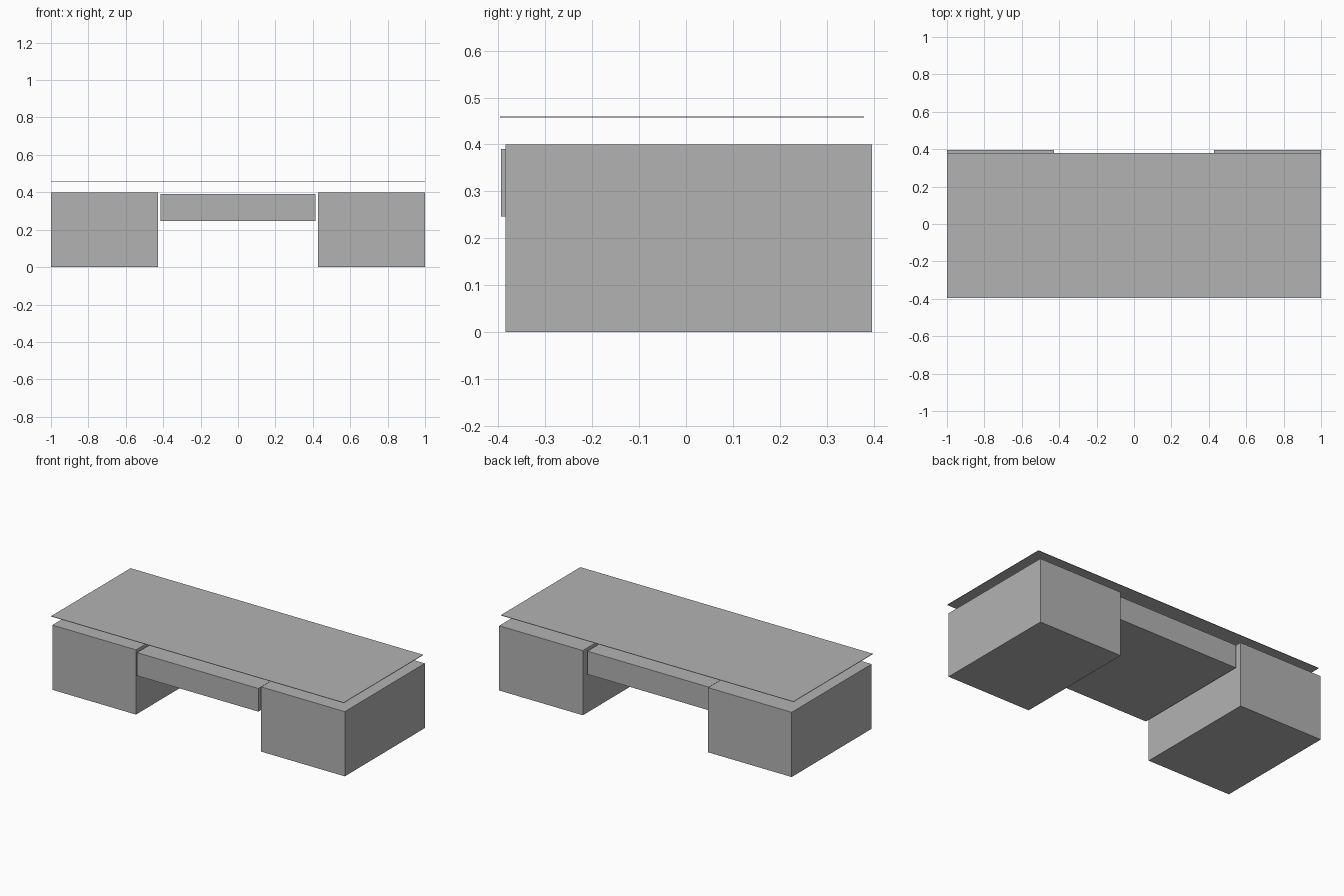
import bpy

# Clear the default object
cube = bpy.data.objects.get("Cube")
if cube:
    bpy.data.objects.remove(cube, do_unlink=True)

# Single grey finish
grey = bpy.data.materials.new("plain grey")
grey.use_nodes = True
colour = (0.45, 0.45, 0.45, 1.0)
grey.diffuse_color = colour
grey.node_tree.nodes["Principled BSDF"].inputs["Base Color"].default_value = colour


def box(name, x, y, z):
    """Box spanning the (min, max) ranges on each axis."""
    spans = (x, y, z)
    bpy.ops.mesh.primitive_cube_add(size=1, location=[(a + b) / 2 for a, b in spans])
    ob = bpy.context.object
    ob.name = ob.data.name = name
    ob.scale = [b - a for a, b in spans]
    bpy.ops.object.transform_apply(location=False, rotation=False, scale=True)
    ob.data.materials.append(grey)
    return ob


# Side pedestals, mirrored about the centre
for name, side in (("left_pedestal", 1), ("right_pedestal", -1)):
    box(name, sorted((side * 0.428, side * 1.0)), (-0.385, 0.396), (0.0, 0.4))

# Centre drawer, slightly proud of the pedestals at the front
box("centre_drawer", (-0.415, 0.415), (-0.394, 0.371), (0.247, 0.39))

# Thin top panel floating above the pedestals
box("desk_top", (-1.0, 1.0), (-0.396, 0.379), (0.457, 0.460))
